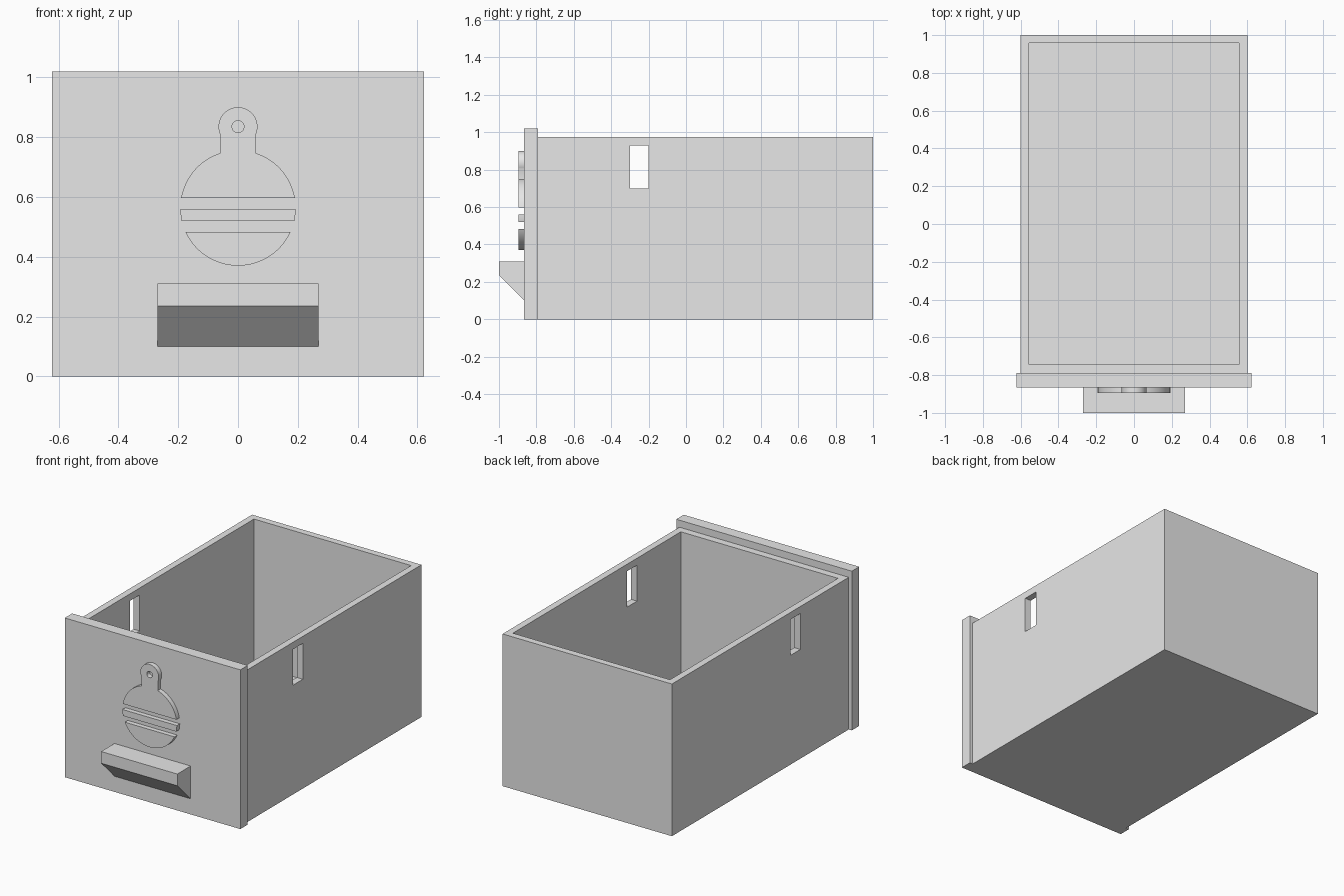
import bpy
import bmesh
from math import asin, cos, pi, sin, sqrt
from mathutils import Vector

if "Cube" in bpy.data.objects:
    bpy.data.objects.remove(bpy.data.objects["Cube"], do_unlink=True)

# Single plain material
grey = bpy.data.materials.new("light grey")
grey.use_nodes = True
grey.diffuse_color = (0.8, 0.8, 0.8, 1)
grey.node_tree.nodes["Principled BSDF"].inputs["Base Color"].default_value = (0.8, 0.8, 0.8, 1)


def prism(name, outline, offset):
    """Extrude a closed 3D outline along an offset vector."""
    bm = bmesh.new()
    face = bm.faces.new([bm.verts.new(p) for p in outline])
    extruded = bmesh.ops.extrude_face_region(bm, geom=[face], use_keep_orig=True)
    moved = [v for v in extruded["geom"] if isinstance(v, bmesh.types.BMVert)]
    bmesh.ops.translate(bm, verts=moved, vec=Vector(offset))
    bmesh.ops.recalc_face_normals(bm, faces=bm.faces)
    mesh = bpy.data.meshes.new(name)
    bm.to_mesh(mesh)
    bm.free()
    mesh.materials.append(grey)
    obj = bpy.data.objects.new(name, mesh)
    bpy.context.collection.objects.link(obj)
    return obj


def block(name, x, y, z):
    """Box symmetric in x, spanning the given y and z ranges."""
    (y0, y1), (z0, z1) = y, z
    base = [(-x, y0, z0), (x, y0, z0), (x, y1, z0), (-x, y1, z0)]
    return prism(name, base, (0, 0, z1 - z0))


def select(obj):
    bpy.ops.object.select_all(action="DESELECT")
    obj.select_set(True)
    bpy.context.view_layer.objects.active = obj


def cut(target, cutter):
    """Subtract a cutter from the target, then discard the cutter."""
    cutter.hide_render = True
    mod = target.modifiers.new("cut", "BOOLEAN")
    mod.operation = "DIFFERENCE"
    mod.solver = "EXACT"
    mod.object = cutter
    select(target)
    bpy.ops.object.modifier_apply(modifier=mod.name)
    bpy.data.objects.remove(cutter, do_unlink=True)


def arc(centre_z, radius, start, end, steps=48):
    return [(radius * cos(start + (end - start) * i / steps),
             centre_z + radius * sin(start + (end - start) * i / steps))
            for i in range(steps + 1)]


PANEL_FRONT = -0.865
PANEL_BACK = -0.79


def emblem_part(name, points):
    """Raised relief on the front panel from an x, z outline."""
    obj = prism(name, [(x, PANEL_FRONT, z) for x, z in points], (0, -0.03, 0))
    select(obj)
    bpy.ops.object.shade_smooth_by_angle(angle=pi / 6)
    return obj


# Open drawer box with a slot through both side walls
box = block("drawer_box", 0.6, (PANEL_BACK, 1), (0, 0.975))
cut(box, block("cavity_cutter", 0.557, (-0.743, 0.957), (0.04, 1.2)))
cut(box, block("slot_cutter", 0.8, (-0.3, -0.2), (0.7, 0.93)))

# Front panel
block("front_panel", 0.622, (PANEL_FRONT, PANEL_BACK), (0, 1.02))

# Wedge handle with a sloping underside
side = [(PANEL_FRONT, 0.31), (-1, 0.31), (-1, 0.235), (PANEL_FRONT, 0.1)]
prism("handle", [(-0.27, y, z) for y, z in side], (0.54, 0, 0))

# Round emblem split by two horizontal gaps
MID, R = 0.563, 0.193


def angle_at(z):
    return asin((z - MID) / R)


low = angle_at(0.483)
emblem_part("emblem_lower", arc(MID, R, -pi - low, low))

b0, b1 = angle_at(0.52), angle_at(0.56)
emblem_part("emblem_band", arc(MID, R, b0, b1, 6) + arc(MID, R, pi - b1, pi - b0, 6))

# Upper emblem: dome, neck and ring
NECK, RING_Z, RING_R = 0.058, 0.835, 0.065
top0 = angle_at(0.597)
top1 = angle_at(MID + sqrt(R * R - NECK * NECK))
ring0 = -asin(sqrt(RING_R ** 2 - NECK ** 2) / RING_R)
upper = emblem_part("emblem_upper",
                    arc(MID, R, top0, top1, 24)
                    + arc(RING_Z, RING_R, ring0, pi - ring0)
                    + arc(MID, R, pi - top1, pi - top0, 24))
hole = arc(RING_Z, 0.02, 0, 2 * pi, 32)[:-1]
cut(upper, prism("hole_cutter", [(x, -0.95, z) for x, z in hole], (0, 0.15, 0)))
select(upper)
bpy.ops.object.shade_smooth_by_angle(angle=pi / 6)
